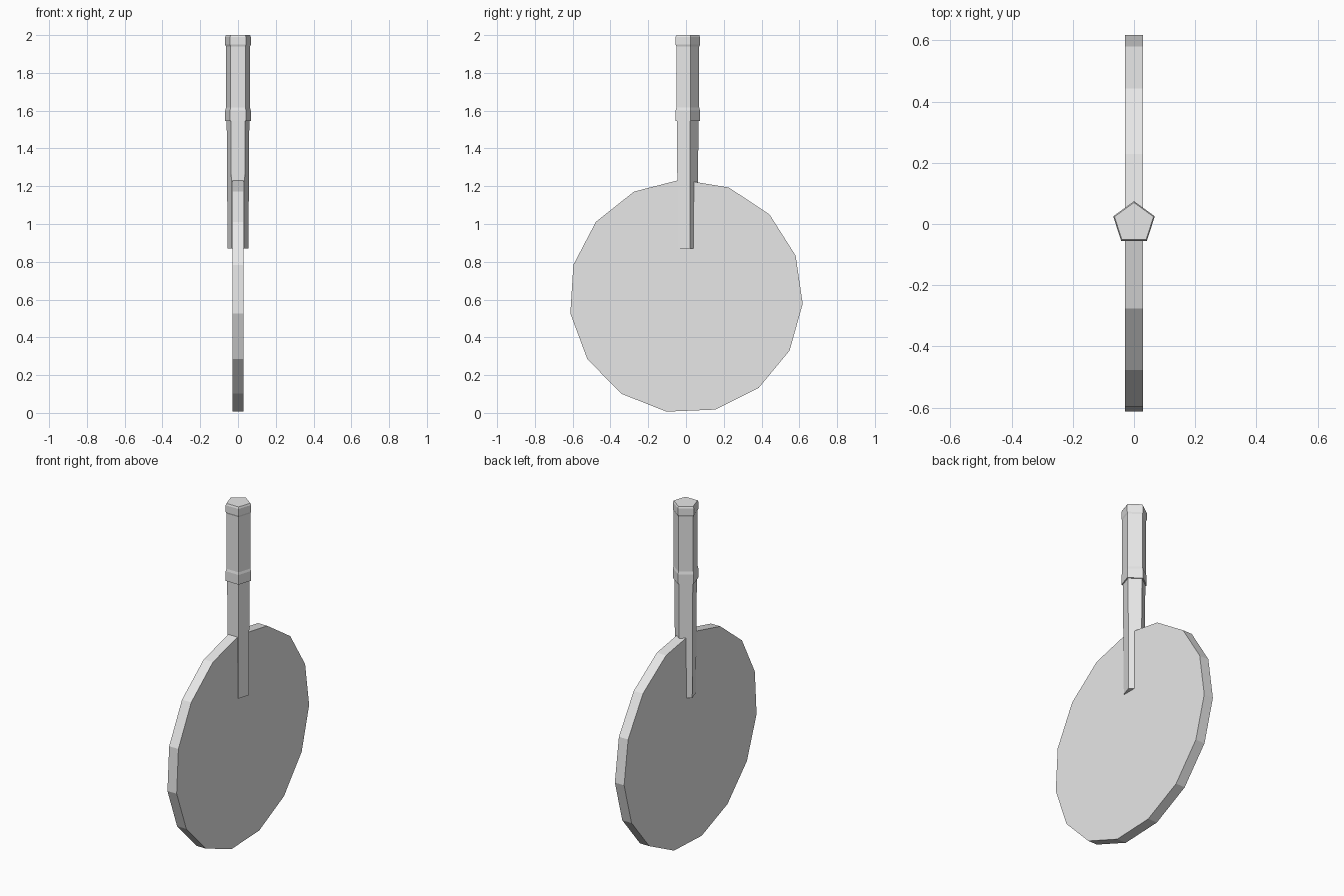
import bpy
import bmesh
from math import cos, sin, tau, radians

if "Cube" in bpy.data.objects:
    bpy.data.objects.remove(bpy.data.objects["Cube"], do_unlink=True)

grey = bpy.data.materials.new("light grey")
grey.use_nodes = True
colour = (0.8, 0.8, 0.8, 1)
grey.diffuse_color = colour
grey.node_tree.nodes["Principled BSDF"].inputs["Base Color"].default_value = colour


def loft(name, sides, start, rings, place):
    """Flat-sided solid through (offset, radius) rings with capped ends."""
    bm = bmesh.new()
    loops = []
    for offset, radius in rings:
        angles = [start + tau * i / sides for i in range(sides)]
        loops.append([bm.verts.new(place(offset, radius * cos(a), radius * sin(a)))
                      for a in angles])
    for low, high in zip(loops, loops[1:]):
        for i in range(sides):
            j = (i + 1) % sides
            bm.faces.new((low[i], low[j], high[j], high[i]))
    bm.faces.new(loops[0])
    bm.faces.new(loops[-1])
    bmesh.ops.recalc_face_normals(bm, faces=bm.faces)
    mesh = bpy.data.meshes.new(name)
    bm.to_mesh(mesh)
    bm.free()
    mesh.materials.append(grey)
    obj = bpy.data.objects.new(name, mesh)
    bpy.context.collection.objects.link(obj)
    return obj


# Fifteen-sided flat disc, standing on its rim
loft("disc", 15, radians(-3.6), [(-0.03, 0.619), (0.03, 0.619)],
     lambda x, u, v: (x, u, v + 0.617))

# Five-sided tapered handle with a collar and a bevelled end cap
handle_rings = [(0.87, 0.058), (1.545, 0.063), (1.545, 0.071), (1.602, 0.071),
                (1.616, 0.067), (1.94, 0.067), (1.95, 0.0715), (1.99, 0.0715),
                (2.0, 0.067)]
loft("handle", 5, radians(90), handle_rings,
     lambda z, u, v: (u, v + 0.003, z))
